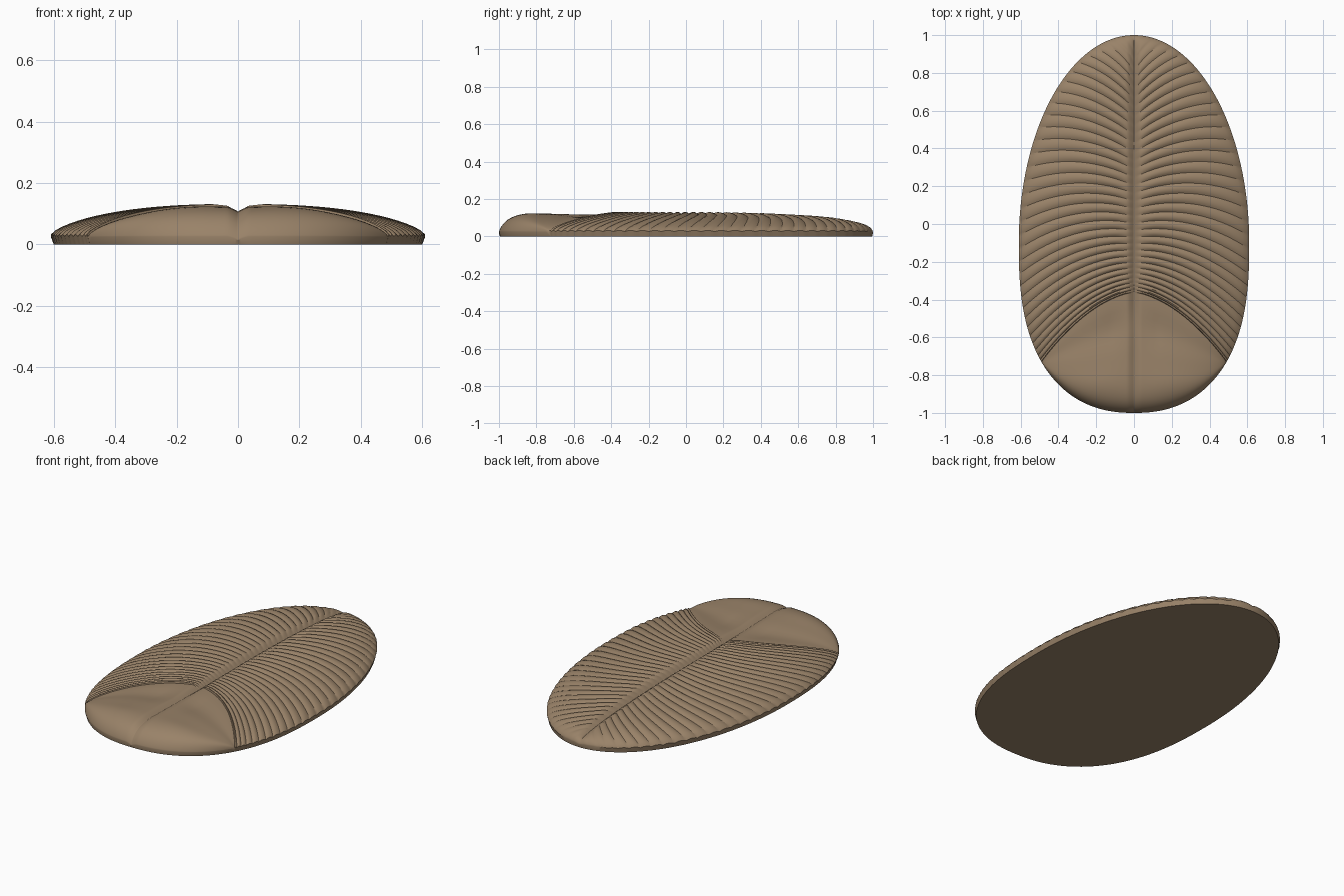
import bpy, bmesh, math

if "Cube" in bpy.data.objects:
    bpy.data.objects.remove(bpy.data.objects["Cube"], do_unlink=True)

HALF = 0.61       # greatest half width
MID = -0.1        # y of the greatest width
RIM = 0.025       # height of the rim edge
RIBS = 34
RIB_STEPS = 6
SIDE_STEPS = 30

brown = bpy.data.materials.new("earth_brown")
brown.use_nodes = True
colour = (0.32, 0.225, 0.14, 1)
brown.diffuse_color = colour
bsdf = brown.node_tree.nodes["Principled BSDF"]
bsdf.inputs["Base Color"].default_value = colour
bsdf.inputs["Roughness"].default_value = 0.8


def half_width(y):
    """Outline: elliptical at the back, blunter at the front."""
    if y > MID:
        return HALF * math.sqrt(max(0, 1 - ((y - MID) / 1.1) ** 2))
    return HALF * max(0, 1 - ((MID - y) / 0.9) ** 2.6) ** (1 / 2.3)


def front_edge(x):
    return MID - 0.9 * max(0, 1 - (x / HALF) ** 2.3) ** (1 / 2.6)


def crown(y):
    return math.sqrt(max(0, 1 - max(0, y) ** 2))


def side_fall(u):
    return max(0, 1 - u ** 2.6) ** 0.7


def groove(x):
    return 0.022 * max(0, 1 - x / 0.035) ** 1.3


def rib_line(q, u):
    """Plan position along the curved rib q, from midline (u=0) to rim (u=1)."""
    p = q ** 1.35
    start = -0.36 + 1.33 * p
    end = -0.73 + 1.73 * math.sin(p ** 1.15 * math.pi / 2)
    bulge = 0.07 * (1 - p * p) * 4 * u * (1 - u)
    return u * half_width(end), start + (end - start) * u + bulge, start


def body_top(q, u):
    x, y, start = rib_line(q, u)
    wave = abs(math.sin(math.pi * q * RIBS)) ** 0.8
    size = 0.011 * min(1, u * 6) * min(1, (1 - q) * 6) * (1 - 0.4 * u)
    z = RIM + 0.096 * crown(start) * side_fall(u) + size * wave
    return x, y, z - groove(x) * crown(start)


def body_under(q, u):
    x, y, _ = rib_line(q, u)
    return x * 0.985, y * 0.995, 0


def head_plan(u, v):
    x, y, _ = rib_line(0, u)
    return x, y + (front_edge(x) - y) * v


def head_top(u, v):
    x, y = head_plan(u, v)
    z = RIM + 0.096 * side_fall(u) * max(0, 1 - v ** 12) ** 0.8
    # valley beside the ribs and a raised brow near the front
    fade = min(1, v * 8) * (1 - u)
    valley = math.exp(-((v - 0.28) / 0.15) ** 2) * min(1, u * 4)
    brow = math.exp(-((v - 0.75) / 0.12) ** 2) * math.exp(-((x - 0.2) / 0.15) ** 2)
    z += fade * (0.01 * brow - 0.02 * valley)
    return x, y, z - groove(x) * (1 - 0.5 * v)


def head_under(u, v):
    x, y = head_plan(u, v)
    return x * 0.985, y * 0.995, 0


def build(name, rows):
    """Skin a grid of points, mirror it and shade it."""
    bm = bmesh.new()
    grid = [[bm.verts.new(co) for co in row] for row in rows]
    for a, b in zip(grid, grid[1:]):
        for i in range(len(a) - 1):
            bm.faces.new((a[i], b[i], b[i + 1], a[i + 1]))
    bmesh.ops.remove_doubles(bm, verts=bm.verts[:], dist=0.0003)
    bmesh.ops.recalc_face_normals(bm, faces=bm.faces[:])
    # upper faces must look up
    lift = sum(f.normal.z * f.calc_area() * f.calc_center_median().z for f in bm.faces)
    if lift < 0:
        bmesh.ops.reverse_faces(bm, faces=bm.faces[:])
    mesh = bpy.data.meshes.new(name)
    bm.to_mesh(mesh)
    bm.free()
    mesh.materials.append(brown)
    obj = bpy.data.objects.new(name, mesh)
    bpy.context.collection.objects.link(obj)
    mirror = obj.modifiers.new("mirror", 'MIRROR')
    mirror.merge_threshold = 0.0005
    bpy.ops.object.select_all(action='DESELECT')
    obj.select_set(True)
    bpy.context.view_layer.objects.active = obj
    bpy.ops.object.shade_smooth_by_angle(angle=math.radians(32))


# Ribbed body: each row runs over the top, round the rim and back underneath
across = [(i / SIDE_STEPS) ** 1.5 for i in range(SIDE_STEPS + 1)]
across = [u if u < 0.5 else 1 - (1 - u) ** 1.3 * 0.5 ** -0.3 for u in across]
count = RIBS * RIB_STEPS
rows = []
for k in range(count + 1):
    q = k / count
    rows.append([body_top(q, u) for u in across]
                + [body_under(q, u) for u in reversed(across)])
build("ribbed_body", rows)

# Smooth head shield: each row runs forward over the top, then back underneath
along = [math.sin(i / 24 * math.pi / 2) for i in range(25)]
rows = [[head_top(u, v) for v in along] + [head_under(u, v) for v in reversed(along)]
        for u in across]
build("head_shield", rows)
